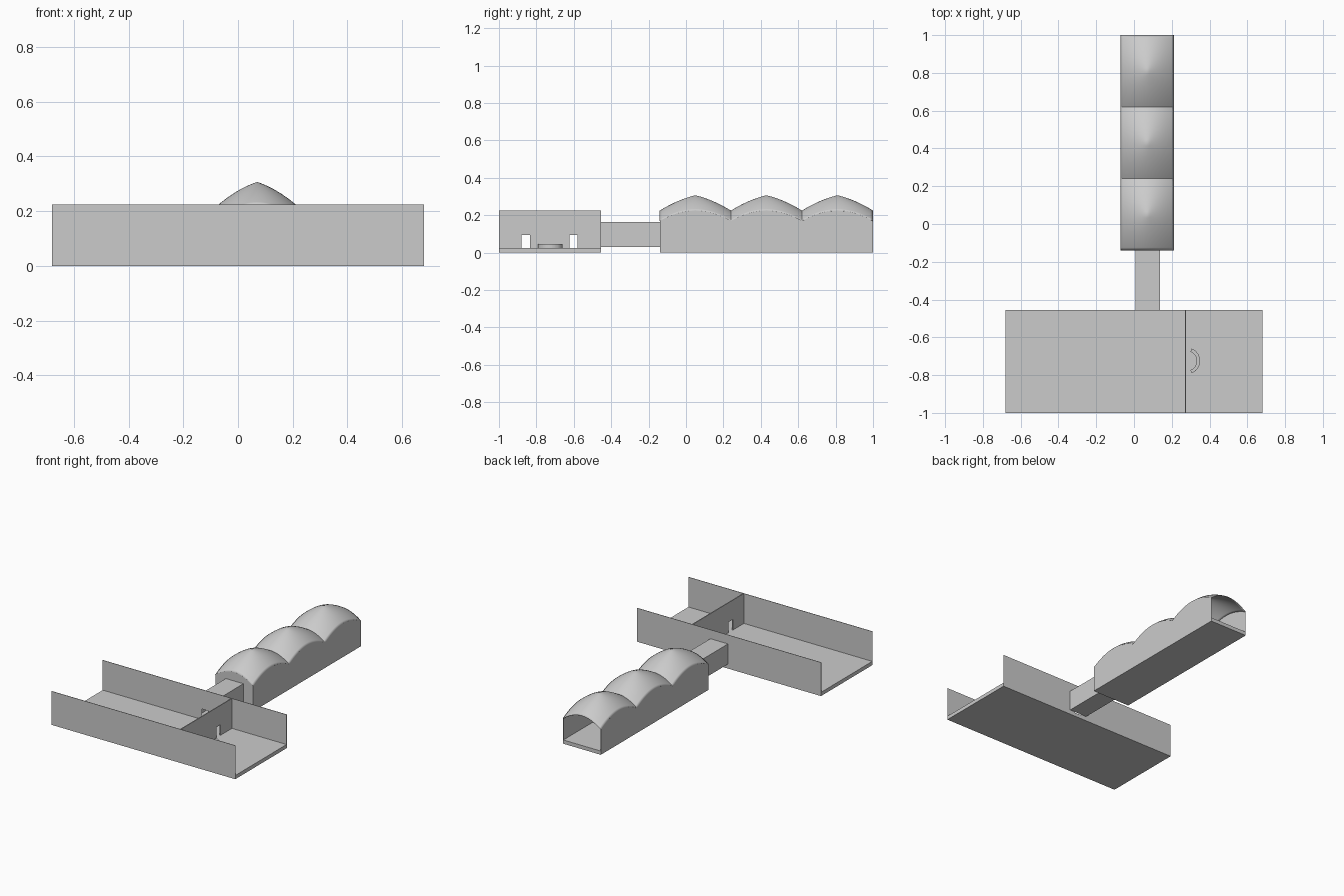
import bpy, bmesh, math

if "Cube" in bpy.data.objects:
    bpy.data.objects.remove(bpy.data.objects["Cube"])

T = 0.003          # sheet wall thickness
FLOOR = 0.025      # slab height
DOOR_TOP = 0.095

grey = bpy.data.materials.new("light grey")
grey.diffuse_color = (0.6, 0.6, 0.6, 1)
grey.use_nodes = True
grey.node_tree.nodes["Principled BSDF"].inputs["Base Color"].default_value = grey.diffuse_color


def finish(name, bm):
    bmesh.ops.recalc_face_normals(bm, faces=bm.faces)
    me = bpy.data.meshes.new(name)
    bm.to_mesh(me)
    bm.free()
    me.materials.append(grey)
    ob = bpy.data.objects.new(name, me)
    bpy.context.collection.objects.link(ob)
    return ob


def box(name, x0, x1, y0, y1, z0, z1):
    bm = bmesh.new()
    bmesh.ops.create_cube(bm, size=1)
    for v in bm.verts:
        v.co = ((x0 + x1) / 2 + v.co.x * (x1 - x0),
                (y0 + y1) / 2 + v.co.y * (y1 - y0),
                (z0 + z1) / 2 + v.co.z * (z1 - z0))
    return finish(name, bm)


def sheet(name, us, vs, fn, skip=None, thick=T):
    """Thin grid surface fn(u, v); cells whose middle passes skip are left open."""
    bm = bmesh.new()
    g = [[bm.verts.new(fn(u, v)) for v in vs] for u in us]
    for i in range(len(us) - 1):
        for j in range(len(vs) - 1):
            if skip and skip((us[i] + us[i + 1]) / 2, (vs[j] + vs[j + 1]) / 2):
                continue
            bm.faces.new((g[i][j], g[i + 1][j], g[i + 1][j + 1], g[i][j + 1]))
    ob = finish(name, bm)
    m = ob.modifiers.new("thickness", 'SOLIDIFY')
    m.thickness, m.offset = thick, 0
    return ob


def span(a, b, n):
    return [a + (b - a) * i / n for i in range(n + 1)]


def in_door(doors):
    return lambda u, v: FLOOR < v < DOOR_TOP and any(a < u < b for a, b in doors)


# --- wide hall: slab, two long walls, partition with two doors ---
X, Y0, Y1, H = 0.68, -1.0, -0.455, 0.225
h = T / 2
box("hall_floor", -X, X, Y0 + T, Y1 - T, 0, FLOOR)
box("hall_front_wall", -X, X, Y0, Y0 + T, 0, H)
back_door = (0.053, 0.098)
sheet("hall_back_wall", [-X, *back_door, X], [0, FLOOR, DOOR_TOP, H],
      lambda u, v: (u, Y1 - h, v), in_door([back_door]))
doors = [(-0.88, -0.834), (-0.622, -0.58)]
sheet("hall_partition", [Y0 + T, *doors[0], *doors[1], Y1 - T],
      [FLOOR, DOOR_TOP, H], lambda u, v: (0.273, u, v), in_door(doors), 0.006)

# --- curved desk on the hall floor ---
bm = bmesh.new()
rings = []
for a in span(-math.radians(69), math.radians(69), 20):
    rings.append([bm.verts.new((0.28 + r * math.cos(a), -0.725 + r * math.sin(a), z))
                  for r, z in ((0.052, FLOOR), (0.07, FLOOR), (0.07, 0.045), (0.052, 0.045))])
for p, q in zip(rings, rings[1:]):
    for k in range(4):
        bm.faces.new((p[k], p[(k + 1) % 4], q[(k + 1) % 4], q[k]))
bm.faces.new(rings[0])
bm.faces.new(rings[-1])
finish("curved_desk", bm)

# --- connecting passage: open-ended tube ---
VX0, VX1, VY0, VY1 = -0.07, 0.21, -0.14, 1.0
PX0, PX1, PZ0, PZ1 = 0.008, 0.138, 0.03, 0.165
box("passage_floor", PX0, PX1, Y1, VY0, PZ0, PZ0 + T)
box("passage_roof", PX0, PX1, Y1, VY0, PZ1 - T, PZ1)
for side, x in (("left", PX0), ("right", PX1 - T)):
    box("passage_wall_" + side, x, x + T, Y1, VY0, PZ0 + T, PZ1 - T)

# --- vaulted wing: three pointed pillow domes in a row ---
BAY = (VY1 - VY0) / 3
CX = (VX0 + VX1) / 2


def roof_z(x, y):
    dx = (x - CX) / ((VX1 - VX0) / 2)
    t = (y - VY0) / BAY
    t -= min(2, max(0, math.floor(t + 1e-6)))
    r = math.hypot(dx, 2 * t - 1)
    return 0.305 - 0.046 * r - 0.036 * r * r


xs, ys = span(VX0, VX1, 24), span(VY0, VY1, 72)
roof = sheet("vault_roof", xs, ys, lambda u, v: (u, v, roof_z(u, v)))
bpy.context.view_layer.objects.active = roof
roof.select_set(True)
bpy.ops.object.shade_smooth_by_angle(angle=math.radians(30))

box("vault_floor", VX0 + T, VX1 - T, VY0 + T, VY1, 0, FLOOR)
for side, x, e in (("left", VX0, h), ("right", VX1, -h)):
    sheet("vault_wall_" + side, ys, [0, 1],
          lambda u, v: (x + e, u, v * roof_z(x, u)))

# end wall next to the passage, with a doorway; far end stays open
cols = sorted(xs + list(back_door))
sheet("vault_end_wall", cols, [0, FLOOR, DOOR_TOP, 1],
      lambda u, v: (u, VY0 + h, v if v < 1 else roof_z(u, VY0)),
      in_door([back_door]))
